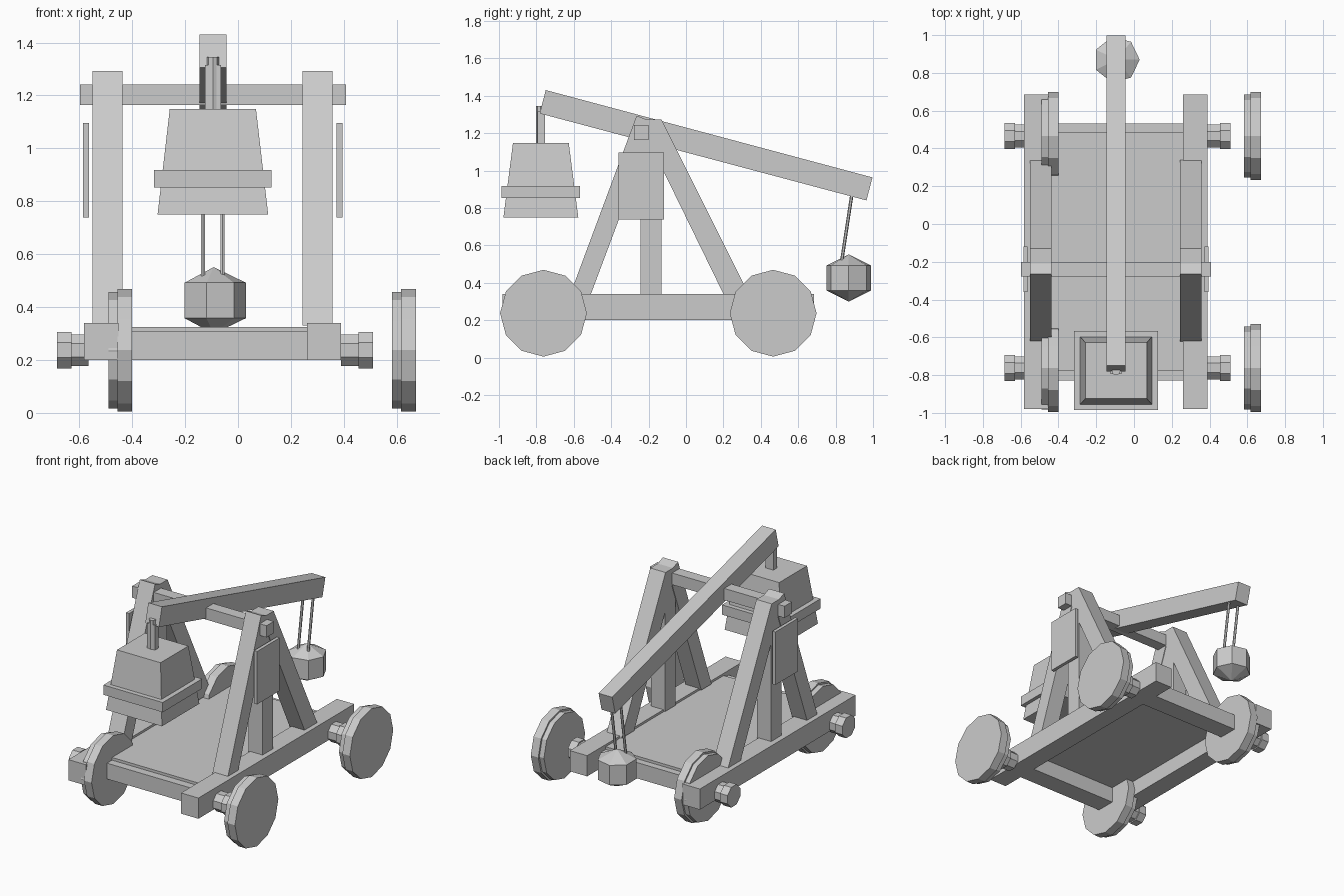
import bpy, bmesh
from math import pi, cos, sin
from mathutils import Matrix, Vector

cube = bpy.data.objects.get("Cube")
if cube:
    bpy.data.objects.remove(cube, do_unlink=True)

grey = bpy.data.materials.new("plain grey")
grey.use_nodes = True
grey.diffuse_color = (0.6, 0.6, 0.6, 1)
grey.node_tree.nodes["Principled BSDF"].inputs["Base Color"].default_value = (0.6, 0.6, 0.6, 1)

MID = -0.095           # centre line of the machine
AXLES = {"front": -0.762, "rear": 0.466}
AXLE_Z = 0.237


def finish(name, bm):
    bmesh.ops.recalc_face_normals(bm, faces=bm.faces)
    mesh = bpy.data.meshes.new(name)
    bm.to_mesh(mesh)
    bm.free()
    mesh.materials.append(grey)
    obj = bpy.data.objects.new(name, mesh)
    bpy.context.collection.objects.link(obj)
    return obj


def loft(name, rings):
    """Skin closed rings of points, capping both ends."""
    bm = bmesh.new()
    loops = [[bm.verts.new(p) for p in ring] for ring in rings]
    n = len(loops[0])
    for a, b in zip(loops, loops[1:]):
        for i in range(n):
            j = (i + 1) % n
            bm.faces.new((a[i], a[j], b[j], b[i]))
    bm.faces.new(loops[0])
    bm.faces.new(loops[-1])
    return finish(name, bm)


def box(name, x, y, z):
    ring = lambda h: [(x[0], y[0], h), (x[1], y[0], h), (x[1], y[1], h), (x[0], y[1], h)]
    return loft(name, [ring(z[0]), ring(z[1])])


def side_profile(name, x, points):
    """Extrude a (y, z) outline across the width."""
    return loft(name, [[(side, y, z) for y, z in points] for side in x])


def turned_x(name, y, z, sides, steps, twist=0.0):
    """Prism along x from (x, radius) steps."""
    def ring(x, r):
        return [(x, y + r * cos(twist + 2 * pi * i / sides),
                 z + r * sin(twist + 2 * pi * i / sides)) for i in range(sides)]
    return loft(name, [ring(x, r) for x, r in steps])


def rod(name, start, end, radius, sides=6):
    a, b = Vector(start), Vector(end)
    bm = bmesh.new()
    turn = (b - a).to_track_quat('Z', 'Y').to_matrix().to_4x4()
    bmesh.ops.create_cone(bm, cap_ends=True, segments=sides, radius1=radius, radius2=radius,
                          depth=(b - a).length, matrix=Matrix.Translation((a + b) / 2) @ turn)
    return finish(name, bm)


# Chassis
for side, rail, leg, plate in (
        ("right", (-0.583, -0.452), (-0.55, -0.436), (-0.586, -0.564)),
        ("left", (0.26, 0.39), (0.244, 0.358), (0.372, 0.395))):
    box(side + "_rail", rail, (-0.98, 0.685), (0.2, 0.34))

    # A-frame: sloping legs, upright post and side plate
    side_profile(side + "_front_leg", leg,
                 [(-0.622, 0.33), (-0.512, 0.33), (-0.165, 1.255), (-0.264, 1.293)])
    side_profile(side + "_rear_leg", leg,
                 [(0.205, 0.33), (0.34, 0.33), (-0.13, 1.272), (-0.255, 1.272)])
    box(side + "_post", (leg[0] + 0.004, leg[1] - 0.004), (-0.243, -0.13), (0.33, 1.2))
    box(side + "_plate", plate, (-0.36, -0.118), (0.738, 1.096))

for end, y in AXLES.items():
    box(end + "_cross_beam", (-0.46, 0.27), (y - 0.067, y + 0.067), (0.2, 0.307))
box("deck", (-0.46, 0.27), (-0.775, 0.487), (0.307, 0.325))
box("pivot_bar", (-0.597, 0.408), (-0.278, -0.2), (1.163, 1.242))

# Wheels and axle hubs
for end, y in AXLES.items():
    for side, x in (("right", -0.49), ("left", 0.583)):
        turned_x(f"{end}_{side}_wheel", y, AXLE_Z, 12,
                 [(x, 0.22), (x + 0.034, 0.22), (x + 0.034, 0.232), (x + 0.09, 0.232)])
    for side, inner, way in (("right", -0.565, -1), ("left", 0.39, 1)):
        turned_x(f"{end}_{side}_hub", y, AXLE_Z, 8,
                 [(inner, 0.065), (inner + way * 0.065, 0.065),
                  (inner + way * 0.065, 0.074), (inner + way * 0.12, 0.074)], pi / 8)

# Throwing arm
side_profile("throwing_arm", (MID - 0.051, MID + 0.051),
             [(-0.75, 1.43), (0.997, 0.963), (0.965, 0.84), (-0.782, 1.305)])

# Counterweight with its band and hanger
WEIGHT_Y = -0.776


def weight_ring(hx, hy, z):
    return [(MID + sx * hx, WEIGHT_Y + sy * hy, z)
            for sx, sy in ((-1, -1), (1, -1), (1, 1), (-1, 1))]


loft("counterweight", [weight_ring(0.209, 0.2, 0.75), weight_ring(0.163, 0.149, 1.148)])
loft("counterweight_band", [weight_ring(0.222, 0.21, 0.852), weight_ring(0.222, 0.21, 0.918)])
rod("hanger", (MID, -0.778, 1.14), (MID, -0.778, 1.345), 0.023, 8)
box("hanger_head", (MID - 0.03, MID + 0.03), (-0.795, -0.755), (1.14, 1.315))

# Faceted shot: two rings and two tips
bm = bmesh.new()
centre = Vector((MID + 0.003, 0.87, 0.425))
tips = [bm.verts.new(centre + Vector((0, 0, s * 0.126))) for s in (-1, 1)]
rings = [[bm.verts.new(centre + Vector((0.122 * cos(2 * pi * i / 7), 0.122 * sin(2 * pi * i / 7), s * 0.067)))
          for i in range(7)] for s in (-1, 1)]
for i in range(7):
    j = (i + 1) % 7
    bm.faces.new((rings[0][i], rings[0][j], rings[1][j], rings[1][i]))
    for tip, ring in zip(tips, rings):
        bm.faces.new((tip, ring[i], ring[j]))
finish("shot", bm)

# Ropes holding the shot
for side, x in (("right", MID - 0.037), ("left", MID + 0.037)):
    rod(side + "_rope", (x, 0.83, 0.5), (x, 0.888, 0.88), 0.009)
